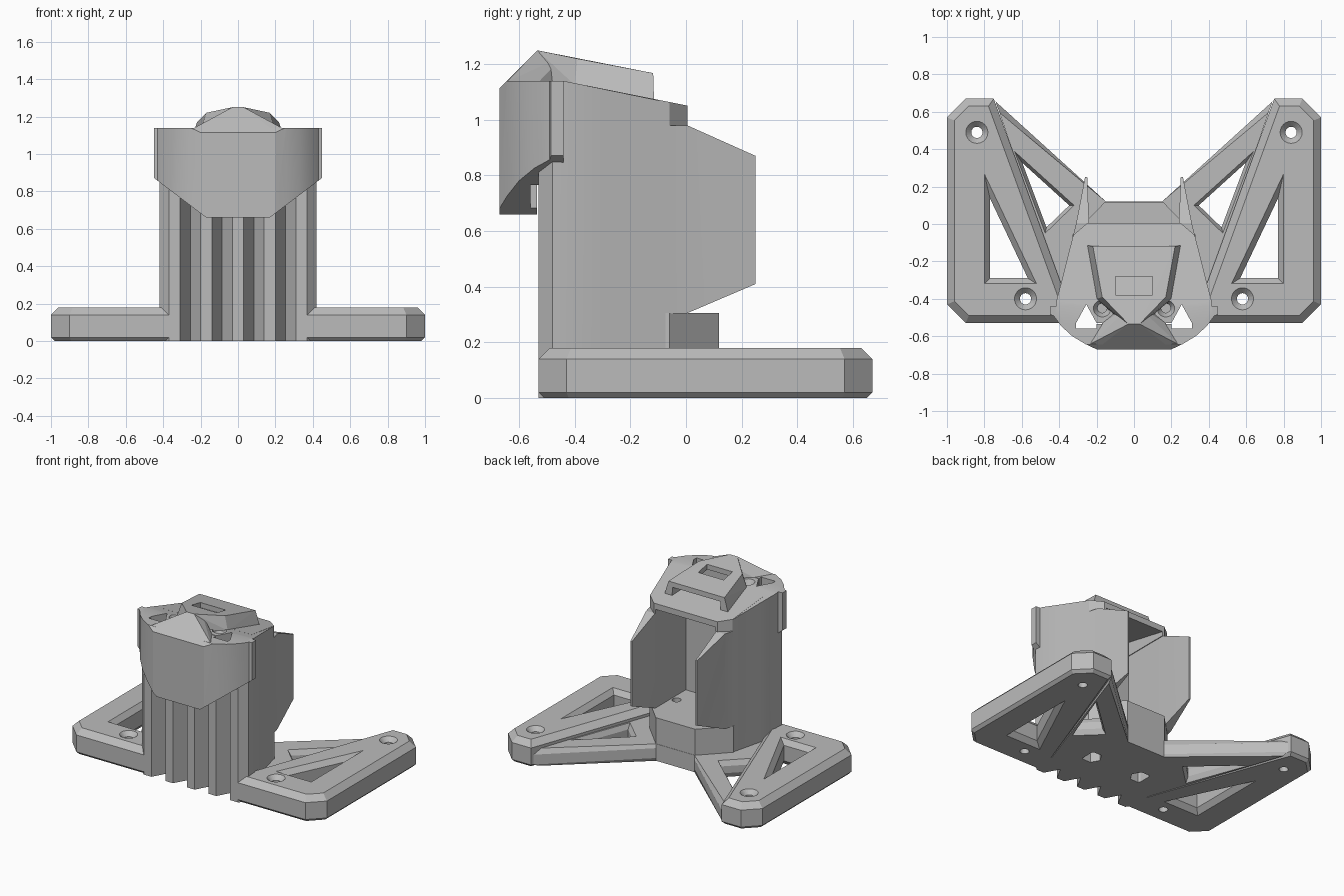
import bpy, bmesh, math
from mathutils import Vector

if "Cube" in bpy.data.objects:
    bpy.data.objects.remove(bpy.data.objects["Cube"])

grey = bpy.data.materials.new("plain grey")
grey.diffuse_color = (0.5, 0.5, 0.5, 1)
grey.use_nodes = True
grey.node_tree.nodes["Principled BSDF"].inputs["Base Color"].default_value = grey.diffuse_color


def finish(name, bm):
    bmesh.ops.recalc_face_normals(bm, faces=bm.faces)
    me = bpy.data.meshes.new(name)
    bm.to_mesh(me)
    bm.free()
    me.materials.append(grey)
    ob = bpy.data.objects.new(name, me)
    bpy.context.collection.objects.link(ob)
    return ob


def loft(rings):
    """Closed solid through rings of 3D points."""
    bm = bmesh.new()
    vs = [[bm.verts.new(p) for p in r] for r in rings]
    n = len(vs[0])
    for a, b in zip(vs, vs[1:]):
        for i in range(n):
            j = (i + 1) % n
            bm.faces.new((a[i], a[j], b[j], b[i]))
    bm.faces.new(vs[0][::-1])
    bm.faces.new(vs[-1])
    bmesh.ops.recalc_face_normals(bm, faces=bm.faces)
    return bm


def prism(pts, lo, hi, axis='Z'):
    put = {'X': lambda a, b, h: (h, a, b),
           'Y': lambda a, b, h: (a, h, b),
           'Z': lambda a, b, h: (a, b, h)}[axis]
    return loft([[put(a, b, h) for a, b in pts] for h in (lo, hi)])


def hull(pts):
    bm = bmesh.new()
    for x, y, z in pts:
        for s in (1, -1):
            bm.verts.new((s * x, y, z))
    r = bmesh.ops.convex_hull(bm, input=bm.verts)
    junk = {v for v in r["geom_interior"] + r["geom_unused"]
            if isinstance(v, bmesh.types.BMVert)}
    bmesh.ops.delete(bm, geom=list(junk), context='VERTS')
    bmesh.ops.dissolve_limit(bm, angle_limit=0.02, verts=bm.verts, edges=bm.edges)
    return bm


def sym(pts):
    return pts + [(-x, y) for x, y in reversed(pts) if x > 0]


def ring(x, y, z, r, n):
    return [(x + r * math.cos(2 * math.pi * i / n),
             y + r * math.sin(2 * math.pi * i / n), z) for i in range(n)]


def boolean(ob, bm, op='DIFFERENCE'):
    cutter = finish("cutter", bm)
    cutter.hide_render = True
    m = ob.modifiers.new("cut", 'BOOLEAN')
    m.operation, m.solver, m.object = op, 'EXACT', cutter
    bpy.context.view_layer.objects.active = ob
    bpy.ops.object.modifier_apply(modifier=m.name)
    bpy.data.objects.remove(cutter)


def slice_off(bm, co, no):
    geom = bm.verts[:] + bm.edges[:] + bm.faces[:]
    r = bmesh.ops.bisect_plane(bm, geom=geom, plane_co=co, plane_no=no, clear_outer=True)
    edges = [e for e in r["geom_cut"] if isinstance(e, bmesh.types.BMEdge)]
    bmesh.ops.triangle_fill(bm, edges=edges, use_beauty=True)
    bmesh.ops.dissolve_limit(bm, angle_limit=0.01, verts=bm.verts, edges=bm.edges)


def chamfer(bm, z, amount, rule=lambda m: True):
    edges = [e for e in bm.edges if all(abs(v.co.z - z) < 1e-4 for v in e.verts)
             and rule((e.verts[0].co + e.verts[1].co) / 2)]
    bmesh.ops.bevel(bm, geom=edges, offset=amount, segments=1, affect='EDGES')


def tri_hole(tri, s, top, inset):
    """Triangular through-hole cutter with chamfered rims."""
    p = [Vector((s * x, y)) for x, y in tri]
    l = [(p[1] - p[2]).length, (p[2] - p[0]).length, (p[0] - p[1]).length]
    c = sum((q * w for q, w in zip(p, l)), Vector((0, 0))) / sum(l)
    area = abs((p[1] - p[0]).cross(p[2] - p[0])) / 2
    k = 1 - inset * sum(l) / (2 * area)

    def at(f, z):
        return [(*(c + (q - c) * f), z) for q in p]
    return loft([at(1, -0.001), at(k, 0.035), at(k, top - 0.035), at(1, top + 0.001)])


# mounting pads with triangular window and two countersunk holes
PAD = [(.31, -.53), (.9, -.53), (1, -.43), (1, .57), (.9, .67), (.75, .67), (.36, -.4)]
for s, side in ((1, "right"), (-1, "left")):
    bm = prism([(s * x, y) for x, y in PAD], 0, .18)
    chamfer(bm, .18, .04)
    chamfer(bm, 0, .02)
    pad = finish(side + "_pad", bm)
    boolean(pad, tri_hole([(.8, .27), (.8, -.32), (.52, -.32)], s, .18, .03))
    for x, y in ((.84, .49), (.58, -.4)):
        boolean(pad, loft([ring(s * x, y, z, r, 24) for z, r in
                           ((-.01, .03), (.15, .03), (.181, .06))]))

# low web and struts between the pads
bm = prism(sym([(.25, -.42), (.36, -.45), (.74, .655), (.15, .12)]), 0, .12)
for z, d in ((.12, .03), (0, .02)):
    chamfer(bm, z, d, lambda m: abs(m.x) > .4 and m.y > .3)
web = finish("base_web", bm)
for s in (1, -1):
    boolean(web, tri_hole([(.64, .39), (.32, .1), (.475, -.05)], s, .12, .018))

# rear block that forms the channel floor
block = finish("channel_floor", prism(sym([(.3, -.4), (.33, -.06), (.155, .118)]), .01, .305))
for s in (1, -1):
    for part in (web, block):
        boolean(part, prism([p[:2] for p in ring(s * .2, -.18, 0, .065, 6)], -.01, .12))
        boolean(part, prism([p[:2] for p in ring(s * .2, -.18, 0, .03, 20)], -.01, .4))

# tower: ribbed front, curved flanks, open channel at the back
tower = finish("tower", prism(sym([
    (.03, -.53), (.085, -.43), (.14, -.53), (.2, -.53), (.255, -.43), (.31, -.53),
    (.37, -.53), (.42, -.48), (.415, -.41), (.383, -.29), (.348, -.15), (.31, 0),
    (.262, .25), (.25, .25), (.24, 0), (.24, -.34)]), 0, 1.2))
boolean(tower, prism([(-.6, -.01), (-.06, -.01), (-.06, .303), (0, .303), (.251, .41),
                      (.251, .87), (.005, .98), (-.06, .98), (-.06, 1.062), (-.44, 1.14),
                      (-.6, 1.14)], -.6, .6, 'X'), 'INTERSECT')
for s in (1, -1):
    boolean(tower, loft([ring(s * .17, -.45, z, r, 24) for z, r in
                         ((1.0, .025), (1.1, .025), (1.145, .05))]))

# sloping channel roof, thinned underneath between the side walls
bm = prism(sym([(.36, -.36), (.325, -.06), (.25, .005)]), .98, 1.2)
slice_off(bm, (0, -.44, 1.14), (0, .2, 1))
roof = finish("channel_roof", bm)
boolean(roof, prism([(-.34, .9), (.1, .9), (.1, .99), (-.34, 1.08)], -.235, .235, 'X'))

# hood wrapped around the front, tapering to a blunt lower tip
bm = prism(sym([(.2, -.67), (.26, -.642), (.33, -.6), (.39, -.545), (.43, -.49), (.45, -.485),
                (.45, -.44), (.41, -.44), (.4, -.5), (.31, -.525), (.31, -.56), (.2, -.56),
                (.2, -.535)]), .6, 1.14)
hood = finish("front_hood", bm)
boolean(hood, prism([(.17, .66), (.45, .872), (.5, .872), (.5, 1.2),
                     (-.5, 1.2), (-.5, .872), (-.45, .872), (-.17, .66)],
                    -.8, 0, 'Y'), 'INTERSECT')
boolean(hood, prism([(-.69, 1.095), (-.69, 1.2), (-.585, 1.2)], -.6, .6, 'X'))

# faceted nose over the hood
finish("nose", hull([(.03, -.535, 1.25), (.2, -.669, 1.116), (.24, -.645, 1.136),
                     (.17, -.53, 1.136), (.06, -.44, 1.136), (.02, -.44, 1.23),
                     (.2, -.63, 1.1)]))

# raised top plate, hollow from behind, with a rectangular window
plate = finish("top_plate", hull([(.03, -.535, 1.25), (.17, -.39, 1.22), (.22, -.118, 1.168),
                                  (.25, -.115, 1.07), (.2, -.4, 1.125), (.05, -.535, 1.13)]))
boolean(plate, loft([[(-w, y, lo), (w, y, lo), (w, y, hi), (-w, y, hi)] for y, w, lo, hi in
                     ((-.39, .14, 1.132, 1.185), (0, .21, 1.05, 1.11))]))
boolean(plate, prism([(-.1, -.38), (.1, -.38), (.1, -.28), (-.1, -.28)], 1.15, 1.3))

# smooth only the gently curved parts
for ob in (tower, hood):
    bpy.ops.object.select_all(action='DESELECT')
    ob.select_set(True)
    bpy.context.view_layer.objects.active = ob
    bpy.ops.object.shade_smooth_by_angle(angle=math.radians(20))
